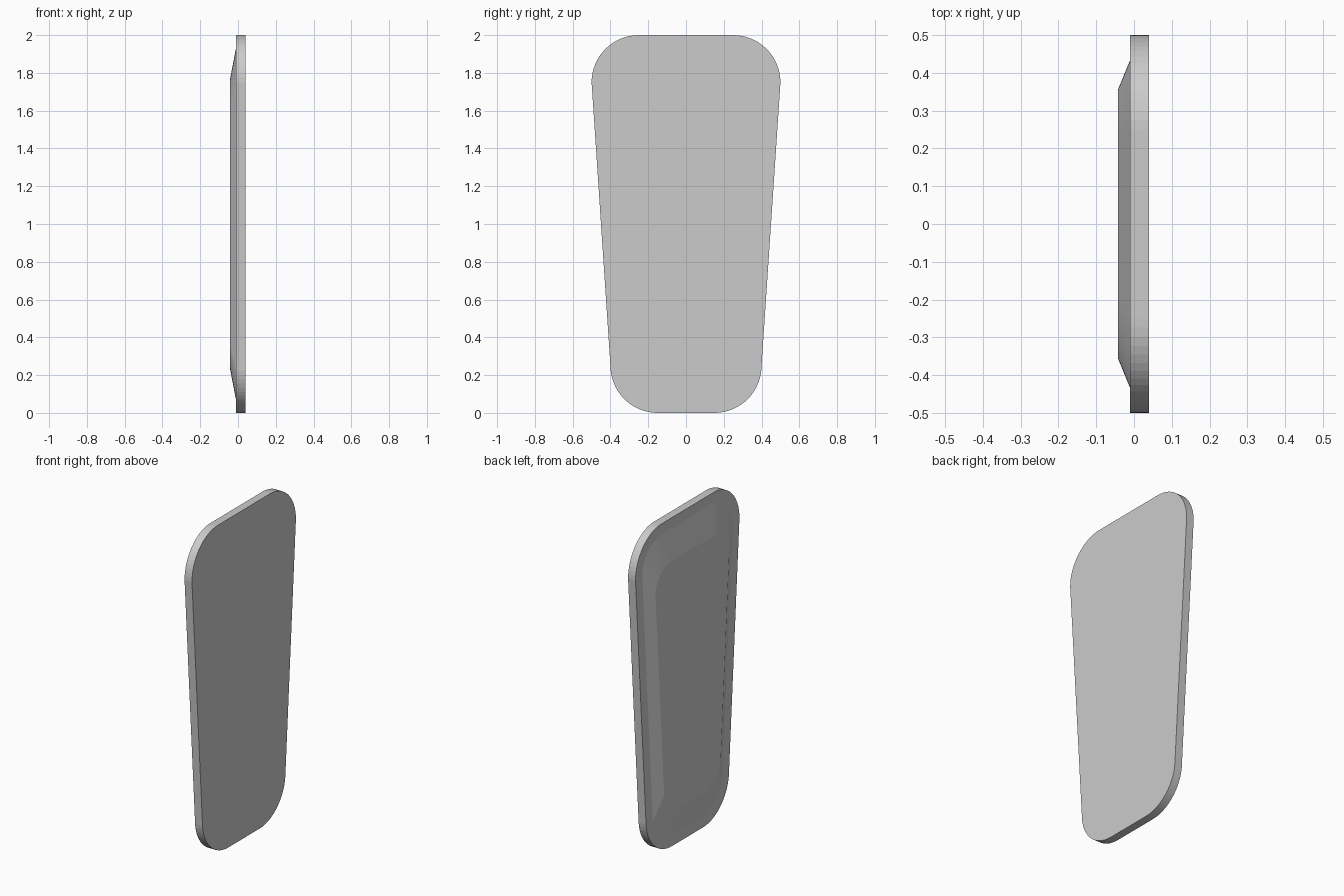
import bpy, bmesh
from math import sin, cos, pi

if "Cube" in bpy.data.objects:
    bpy.data.objects.remove(bpy.data.objects["Cube"])

STEPS = 16  # facets per rounded corner


def outline(radius):
    """Tapered rounded outline in the (y, z) plane; corner centres stay fixed."""
    corners = [(0.25, 1.75, 0), (-0.25, 1.75, 1), (-0.15, 0.25, 2), (0.15, 0.25, 3)]
    pts = []
    for cy, cz, quarter in corners:
        for i in range(STEPS + 1):
            a = (quarter + i / STEPS) * pi / 2
            pts.append((cy + radius * cos(a), cz + radius * sin(a)))
    return pts


def scaled(pts, s):
    return [(y * s, 1 + (z - 1) * s) for y, z in pts]


# Sections from the flat +x face to the raised panel on the -x face
rim = outline(0.25)
panel_base = outline(0.185)
panel_top = scaled(panel_base, 0.815)
sections = [(0.04, rim), (-0.01, rim), (-0.01, panel_base), (-0.043, panel_top)]

bm = bmesh.new()
rings = [[bm.verts.new((x, y, z)) for y, z in pts] for x, pts in sections]
count = len(rim)
for a, b in zip(rings, rings[1:]):
    for i in range(count):
        j = (i + 1) % count
        bm.faces.new((a[i], a[j], b[j], b[i]))
bm.faces.new(rings[0])
bm.faces.new(rings[-1][::-1])
bmesh.ops.recalc_face_normals(bm, faces=bm.faces)

# Plate with raised bevelled back panel
mesh = bpy.data.meshes.new("tapered_plate")
bm.to_mesh(mesh)
bm.free()
plate = bpy.data.objects.new("tapered_plate", mesh)
bpy.context.collection.objects.link(plate)
